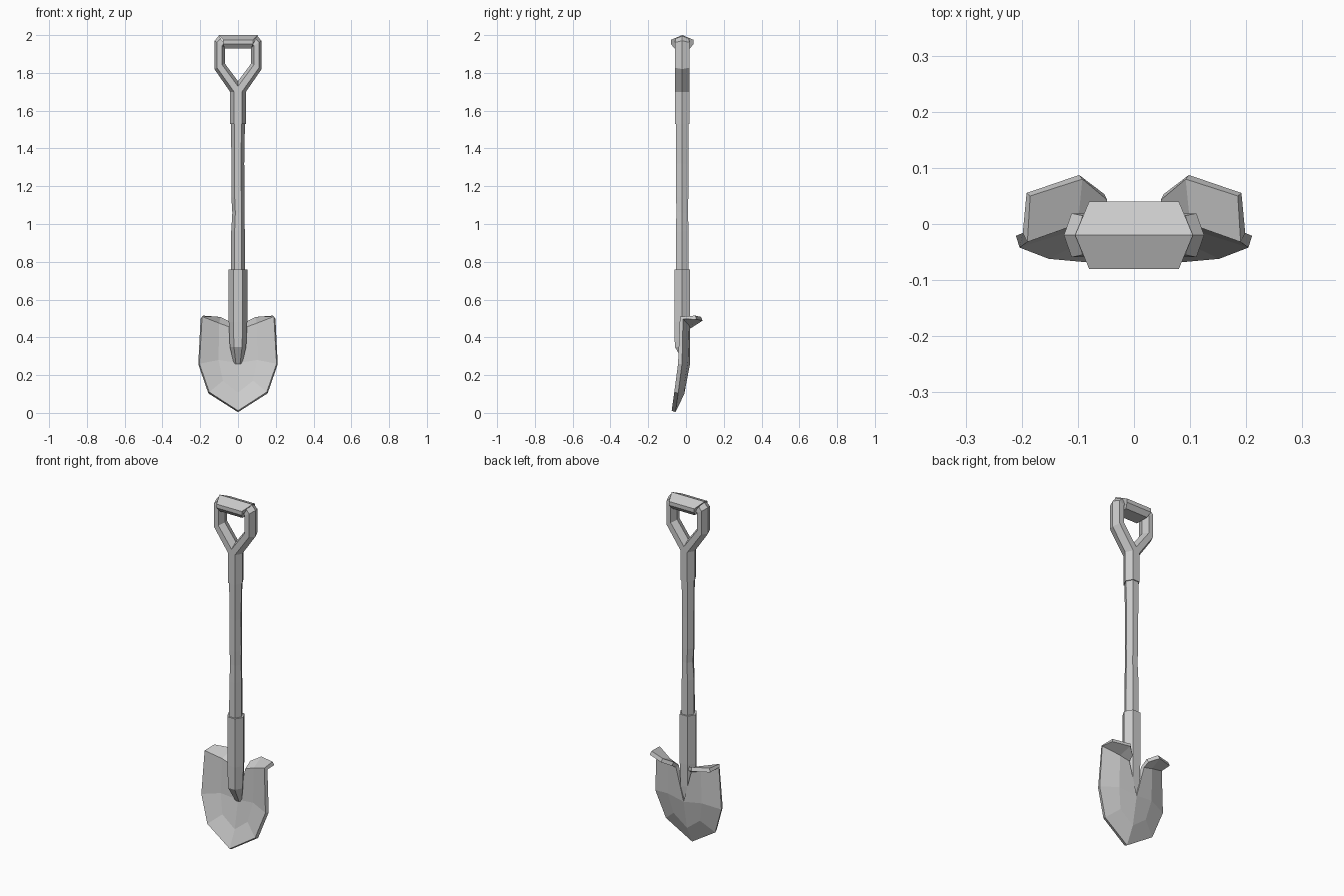
import bpy

if "Cube" in bpy.data.objects:
    bpy.data.objects.remove(bpy.data.objects["Cube"])

CY = -0.02  # depth of the shaft axis


def make_object(name, verts, faces):
    mesh = bpy.data.meshes.new(name)
    mesh.from_pydata(verts, [], faces)
    mesh.update()
    ob = bpy.data.objects.new(name, mesh)
    bpy.context.collection.objects.link(ob)
    return ob


def mirror(ob):
    m = ob.modifiers.new("mirror", 'MIRROR')
    m.merge_threshold = 0.001
    return ob


def loft(name, rings, caps=True):
    n = len(rings[0])
    verts = [v for r in rings for v in r]
    faces = [(k * n + i, k * n + (i + 1) % n, (k + 1) * n + (i + 1) % n, (k + 1) * n + i)
             for k in range(len(rings) - 1) for i in range(n)]
    if caps:
        faces += [tuple(reversed(range(n))), tuple(range(len(verts) - n, len(verts)))]
    return make_object(name, verts, faces)


def hex_ring(z, rx, ry, dx=0.0, cy=CY):
    return [(dx + a * rx, cy + b * ry, z) for a, b in
            ((1, 0), (.5, 1), (-.5, 1), (-1, 0), (-.5, -1), (.5, -1))]


def arm_ring(outer, inner, ry=0.039):
    # hexagon spanning from the outer ridge to the inner ridge
    def at(t, y):
        return (outer[0] + (inner[0] - outer[0]) * t, y,
                outer[1] + (inner[1] - outer[1]) * t)
    return [at(0, CY), at(.25, CY + ry), at(.75, CY + ry),
            at(1, CY), at(.75, CY - ry), at(.25, CY - ry)]


# Wooden shaft with a slight dent
loft("shaft", [hex_ring(0.74, .037, .034), hex_ring(0.96, .036, .033),
               hex_ring(1.06, .032, .031, .002), hex_ring(1.14, .035, .032),
               hex_ring(1.32, .034, .032, -.001), hex_ring(1.55, .037, .034)])

# Lower socket tapering into the blade
loft("blade_socket", [hex_ring(0.26, .022, .010, cy=0.003), hex_ring(0.35, .043, .039),
                      hex_ring(0.48, .049, .042), hex_ring(0.76, .049, .042)])

# Upper socket and the forked arms
loft("handle_socket", [hex_ring(1.53, .042, .039), hex_ring(1.70, .042, .039)])
mirror(loft("handle_fork", [arm_ring((.042, 1.70), (-.042, 1.70)),
                            arm_ring((.125, 1.82), (.07, 1.85)),
                            arm_ring((.125, 1.97), (.07, 1.935)),
                            arm_ring((.102, 1.995), (.06, 1.94), .035)]))

# Grip bar
profile = [(-.02, 2.0, .105), (.04, 1.975, .08), (.04, 1.953, .08), (.02, 1.928, .07),
           (-.06, 1.928, .07), (-.08, 1.953, .08), (-.08, 1.975, .08)]
loft("grip", [[(s * w, y, z) for y, z, w in profile] for s in (1, -1)])

# Dished blade with folded foot treads, front surface of the right half
blade_points = [
    (0, -.076, .012), (.152, -.062, .11), (.08, -.028, .17), (0, -.03, .107),
    (.204, -.042, .26), (.103, -.010, .28), (0, .000, .265),
    (.19, -.032, .51), (.10, .000, .475), (.045, .002, .455),
    (.185, .05, .515), (.092, .08, .508), (.048, .043, .485)]
blade_faces = [(0, 1, 2, 3), (1, 4, 5, 2), (3, 2, 5, 6), (4, 7, 8, 5),
               (6, 5, 8, 9), (7, 10, 11, 8), (8, 11, 12, 9)]
blade = mirror(make_object("blade", blade_points, blade_faces))
thick = blade.modifiers.new("thickness", 'SOLIDIFY')
thick.thickness = 0.022
thick.offset = -1
